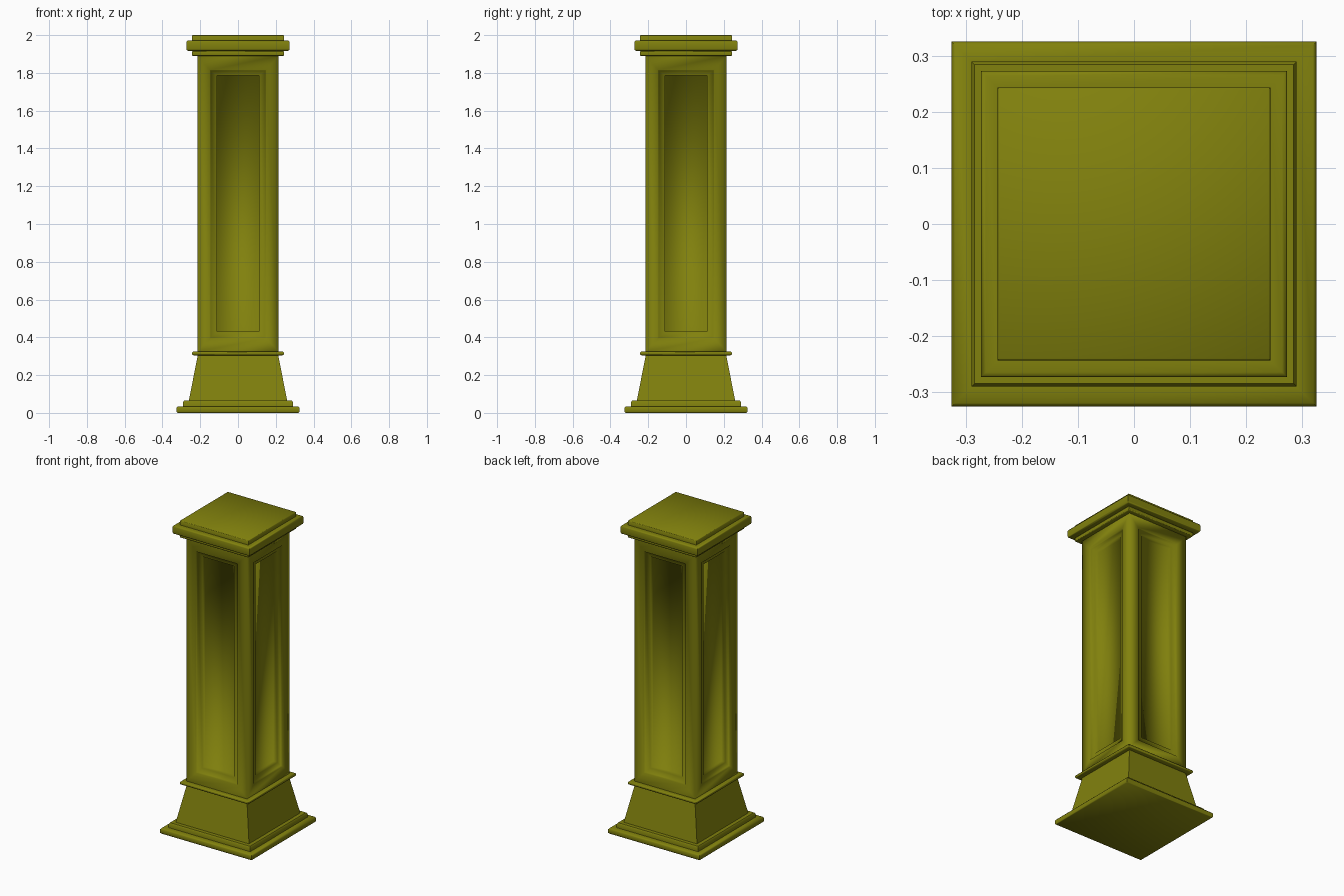
import bpy, bmesh

if "Cube" in bpy.data.objects:
    bpy.data.objects.remove(bpy.data.objects["Cube"])

mat = bpy.data.materials.new("olive")
mat.diffuse_color = (0.22, 0.22, 0.004, 1)
mat.use_nodes = True
mat.node_tree.nodes["Principled BSDF"].inputs["Base Color"].default_value = mat.diffuse_color


def finish(name, bm, angle):
    bmesh.ops.recalc_face_normals(bm, faces=bm.faces)
    me = bpy.data.meshes.new(name)
    bm.to_mesh(me)
    bm.free()
    ob = bpy.data.objects.new(name, me)
    bpy.context.collection.objects.link(ob)
    me.materials.append(mat)
    bpy.ops.object.select_all(action='DESELECT')
    ob.select_set(True)
    bpy.context.view_layer.objects.active = ob
    bpy.ops.object.shade_smooth_by_angle(angle=angle)
    return ob


def square_loft(name, profile, cap):
    """Stack square rings given as (half width, height); close ring number cap."""
    bm = bmesh.new()
    rings = [[bm.verts.new((sx * r, sy * r, z)) for sx, sy in
              ((-1, -1), (1, -1), (1, 1), (-1, 1))] for r, z in profile]
    for a, b in zip(rings, rings[1:]):
        for i in range(4):
            j = (i + 1) % 4
            bm.faces.new((a[i], a[j], b[j], b[i]))
    bm.faces.new(rings[cap])
    return finish(name, bm, 0.9)


def slab(r, z0, z1, c):
    """Profile of a slab with softened top and bottom edges."""
    k = c * 0.3
    return [(r - c, z0), (r - k, z0 + k), (r, z0 + c),
            (r, z1 - c), (r - k, z1 - k), (r - c, z1)]


# Stepped plinth, tapering foot and the ledge under the shaft
square_loft("base", [(0.32, 0), (0.325, 0.005), (0.325, 0.028), (0.319, 0.035),
                     (0.29, 0.035), (0.29, 0.058), (0.284, 0.066),
                     (0.26, 0.066), (0.213, 0.305)]
            + slab(0.243, 0.305, 0.325, 0.007) + [(0.215, 0.325)], 0)

# Shaft: each side is a frame around a panel sunk in two steps
H, Z0, Z1 = 0.215, 0.325, 1.89
LOOPS = [(H, Z0, Z1, 0),
         (0.148, 0.395, 1.815, 0), (0.146, 0.397, 1.813, 0.014),
         (0.112, 0.431, 1.787, 0.014), (0.11, 0.433, 1.785, 0.04)]
bm = bmesh.new()
for side in range(4):
    loops = []
    for w, lo, hi, depth in LOOPS:
        loop = []
        for x, z in ((-w, lo), (w, lo), (w, hi), (-w, hi)):
            y = -H + depth
            for _ in range(side):
                x, y = -y, x
            loop.append(bm.verts.new((x, y, z)))
        loops.append(loop)
    for a, b in zip(loops, loops[1:]):
        for i in range(4):
            j = (i + 1) % 4
            bm.faces.new((a[i], a[j], b[j], b[i]))
    bm.faces.new(loops[-1])
bmesh.ops.remove_doubles(bm, verts=bm.verts, dist=1e-5)
finish("panelled_shaft", bm, 3.14)

# Three-step cap
square_loft("cap", [(0.215, 1.89)] + slab(0.243, 1.89, 1.917, 0.005)
            + slab(0.273, 1.917, 1.972, 0.009)
            + [(0.243, 1.972), (0.243, 1.997), (0.24, 2.0)], -1)
